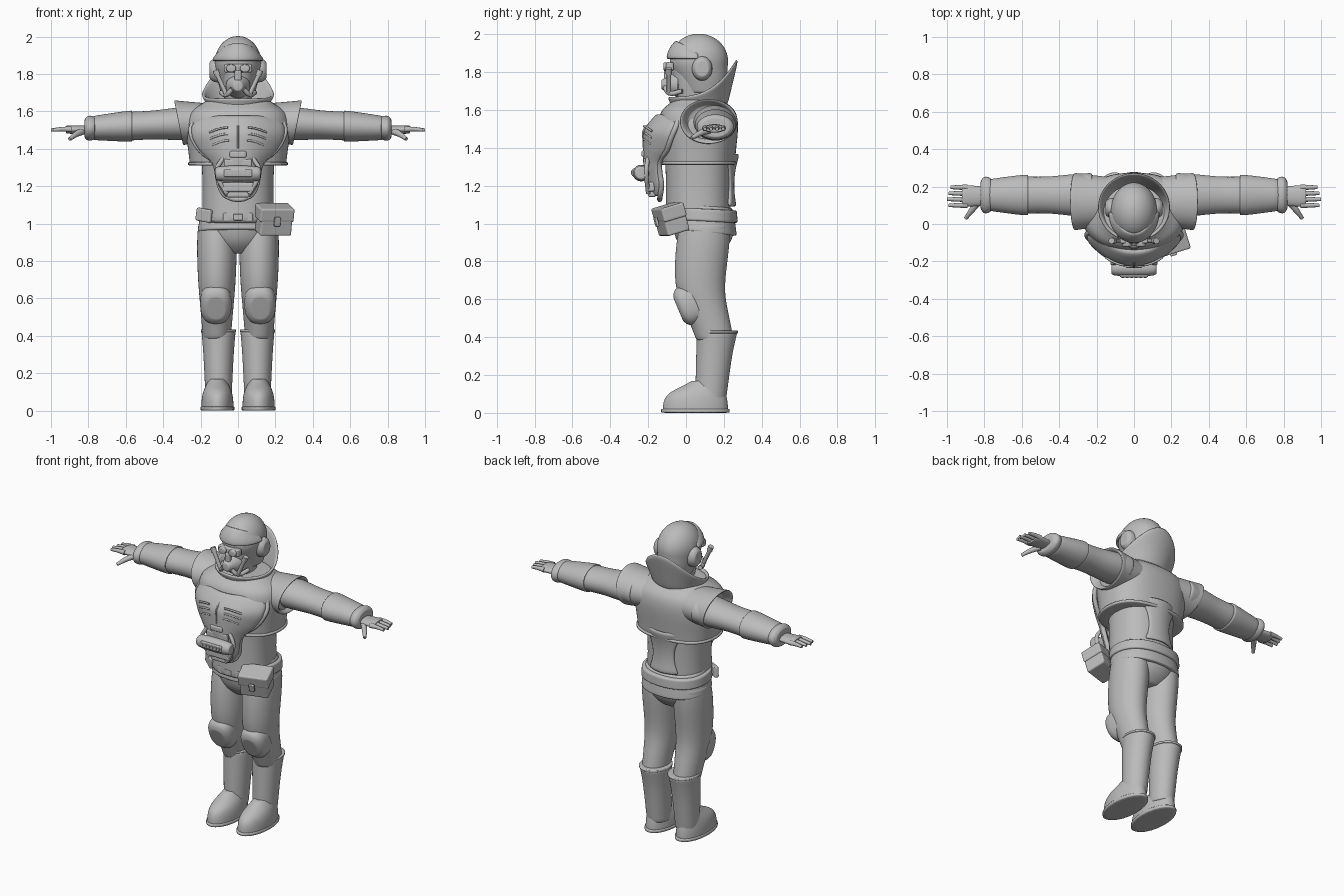
import bpy, bmesh
from math import sin, cos, pi, copysign

if "Cube" in bpy.data.objects:
    bpy.data.objects.remove(bpy.data.objects["Cube"])

shade = [.5, .5, .5, 1]
grey = bpy.data.materials.new("plain grey")
grey.use_nodes = True
grey.diffuse_color = shade
grey.node_tree.nodes["Principled BSDF"].inputs["Base Color"].default_value = shade


def finish(name, bm, subdivision=0, thickness=0, bevel=0):
    """Turn a bmesh into a named object with its modifiers."""
    bmesh.ops.recalc_face_normals(bm, faces=bm.faces)
    for face in bm.faces:
        face.smooth = not bevel
    mesh = bpy.data.meshes.new(name)
    bm.to_mesh(mesh)
    bm.free()
    mesh.materials.append(grey)
    ob = bpy.data.objects.new(name, mesh)
    bpy.context.collection.objects.link(ob)
    if thickness:
        modifier = ob.modifiers.new("Thickness", 'SOLIDIFY')
        modifier.thickness, modifier.offset = thickness, 0
    if bevel:
        modifier = ob.modifiers.new("Bevel", 'BEVEL')
        modifier.width, modifier.segments = bevel, 3
    if subdivision:
        modifier = ob.modifiers.new("Smooth", 'SUBSURF')
        modifier.levels = modifier.render_levels = subdivision
    return ob


def mix(a, b, t):
    return [p + (q - p) * t for p, q in zip(a, b)]


def loft(name, rows, at, axis='z', side=1, ratio=1, power=2, slope=0, lean=0, tilt=0, subdivision=2):
    """Skin rings (position, radius, optional shift) along an axis; ratio squashes the section."""
    rows = [(*row, 0)[:3] for row in rows]
    first, last = rows[0], rows[-1]
    # doubled end rings keep the rims crisp
    rows = [first, mix(first, rows[1], .06), *rows[1:-1], mix(last, rows[-2], .06), last]
    bm = bmesh.new()
    rings = []
    segments = 20
    for position, radius, shift in rows:
        ring = []
        for i in range(segments):
            angle = 2 * pi * i / segments
            u = copysign(abs(cos(angle)) ** (2 / power), cos(angle)) * radius
            v = copysign(abs(sin(angle)) ** (2 / power), sin(angle)) * radius * ratio
            p, w = position + slope * v, v + shift + lean * position
            x, y, z = {'x': (p, u, w), 'y': (u, p, w), 'z': (u, w, p)}[axis]
            ring.append(bm.verts.new((x * side, y, z)))
        rings.append(ring)
    for a, b in zip(rings, rings[1:]):
        for i in range(segments):
            j = (i + 1) % segments
            bm.faces.new((a[i], a[j], b[j], b[i]))
    bm.faces.new(rings[0])
    bm.faces.new(rings[-1])
    ob = finish(name, bm, subdivision)
    ob.location = at[0] * side, at[1], at[2]
    ob.rotation_euler.x = tilt


def patch(name, point, columns, rows, thickness, closed=False):
    """Thick sheet through point(u, v), with u and v from 0 to 1."""
    bm = bmesh.new()
    count = columns if closed else columns + 1
    grid = [[bm.verts.new(point(i / columns, j / rows)) for i in range(count)]
            for j in range(rows + 1)]
    for low, high in zip(grid, grid[1:]):
        for i in range(columns):
            k = (i + 1) % count
            bm.faces.new((low[i], low[k], high[k], high[i]))
    finish(name, bm, 1, thickness)


def box(name, at, size, turn=(0, 0, 0), bevel=.01):
    bm = bmesh.new()
    bmesh.ops.create_cube(bm, size=1)
    bmesh.ops.scale(bm, vec=size, verts=bm.verts)
    ob = finish(name, bm, bevel=bevel)
    ob.location, ob.rotation_euler = at, turn


def tube(name, path, radius, taper=1, closed=False):
    curve = bpy.data.curves.new(name, 'CURVE')
    curve.dimensions, curve.bevel_depth, curve.bevel_resolution = '3D', radius, 3
    curve.use_fill_caps = True
    curve.resolution_u = 4
    spline = curve.splines.new('BEZIER')
    spline.bezier_points.add(len(path) - 1)
    for i, (knot, place) in enumerate(zip(spline.bezier_points, path)):
        knot.co = place
        knot.handle_left_type = knot.handle_right_type = 'AUTO'
        knot.radius = 1 + (taper - 1) * i / (len(path) - 1)
    spline.use_cyclic_u = closed
    curve.materials.append(grey)
    bpy.context.collection.objects.link(bpy.data.objects.new(name, curve))


# Torso, jacket skirt, belt and vest
torso, hip = (0, .065, 0), (0, .095, 0)
loft("waist", [(1, .195), (1.2, .19), (1.4, .2)], torso, ratio=.9, power=2.3)
loft("jacket_skirt", [(.95, .22), (1.02, .21), (1.1, .19)], hip, ratio=.8, power=2.3, slope=-.1)
loft("belt", [(1.01, .22), (1.08, .215)], hip, ratio=.82, power=2.3, slope=-.05)
loft("hips", [(.84, .1), (.9, .19), (1, .21)], hip, ratio=.8)
loft("vest", [(1.31, .26), (1.4, .27), (1.52, .29), (1.6, .27), (1.63, .21), (1.66, .17)],
     torso, ratio=.75, power=2.4)
loft("vest_hem", [(1.31, .27), (1.33, .27)], torso, ratio=.76, power=2.4, subdivision=1)
loft("neck_ring", [(1.6, .17), (1.63, .175), (1.66, .155)], torso, ratio=.9)


# Strap down the back of the vest
def strap_point(u, v):
    bow, across = (v - .6) ** 2, 2 * u - 1
    half = .075 + bow / 5
    return half * across, .245 + bow / 12 - (half * across) ** 2 * 3, 1.37 - .28 * v


patch("back_strap", strap_point, 8, 8, .02)


# Tall flared collar, rising at the back
def collar_point(u, v):
    x, y = cos(2 * pi * u), sin(2 * pi * u)
    rise = .05 + .2 * ((1 + y) / 2) ** 3
    flare = .04 * v
    return (.15 + flare) * x, .07 + flare / 2 + (.14 + flare) * y, 1.62 + rise * v


patch("collar", collar_point, 36, 4, .016, closed=True)

# Moulded chest plate, wide above and narrow below
plate_widths = [.2, .25, .24, .2, .13, .11, .1, .06]


def plate_point(u, v):
    step = min(int(v * 7), 6)
    half = plate_widths[step] + (plate_widths[step + 1] - plate_widths[step]) * (v * 7 - step)
    across = 2 * u - 1
    front = -.21 + max(0, .2 - v) * .35 + max(0, v - .6) * .1
    return half * across, front + half * .55 * abs(across) ** 2.2, 1.575 - .43 * v


patch("chest_plate", plate_point, 16, 14, .035)
edge = [plate_point(0, j / 7) for j in range(8)]
tube("chest_plate_rim", edge + [(-x, y, z) for x, y, z in reversed(edge)], .014, closed=True)
tube("chest_seam", [(x, y - .016, z) for x, y, z in (plate_point(.5, j / 10) for j in range(1, 5))], .005)
for side in (-1, 1):
    for row in range(3):
        vent = []
        for step in range(5):
            x, y, z = plate_point(.5 + side * (.11 + .05 * step), .2 + .08 * row)
            vent.append((x, y - .016, z + .025 * cos(step / 2.5)))
        tube("chest_vent", vent, .006)

# Breathing unit below the vents
box("chest_latch", (0, -.22, 1.37), (.09, .03, .035))
box("unit_base", (0, -.2, 1.32), (.15, .05, .05))
loft("canister", [(-.12, .03), (-.1, .045), (.1, .045), (.12, .03)], (0, -.237, 1.267), 'x', subdivision=1)
box("canister_panel", (0, -.275, 1.27), (.15, .02, .04), bevel=.006)
for place in range(6):
    box("canister_button", ((place - 2.5) * .024, -.286, 1.27), (.014, .008, .02), bevel=.002)
box("lower_unit", (0, -.19, 1.195), (.17, .05, .05))
box("lower_lip", (0, -.18, 1.155), (.12, .04, .03))
for side in (-1, 1):
    tube("unit_hose", [(side * .08, -.2, 1.35), (side * .115, -.21, 1.28), (side * .06, -.2, 1.16)], .012)

# Belt gear
box("buckle", (0, -.09, 1.035), (.16, .025, .05))
box("buckle_centre", (0, -.1, 1.035), (.05, .02, .035), bevel=.005)
box("belt_tab", (-.18, -.035, 1.045), (.1, .03, .07), (0, .15, -.65))
pouch_turn = (.28, 0, .3)
box("pouch", (.19, -.08, 1.02), (.175, .125, .145), pouch_turn)
box("pouch_flap", (.193, -.09, 1.06), (.19, .13, .075), pouch_turn)
box("pouch_clasp", (.21, -.157, 1.01), (.035, .015, .05), pouch_turn, bevel=.005)

# Head and helmet
loft("head", [(1.6, .06), (1.7, .08), (1.85, .1), (1.92, .08)], (0, .05, 0), ratio=1.35, power=2.3)
dome = [(1.86 + .144 * sin(i * pi / 14), .127 * cos(i * pi / 14)) for i in range(-1, 7)]
loft("helmet", [(1.69, .09, .03), (1.76, .11, .02), *dome, (2.002, .01)], (0, .068, 0), ratio=1.24)


def brow_point(u, v):
    x, y = cos(pi + pi * u), sin(pi + pi * u)
    reach = 1 - .3 * v ** 2
    return .131 * reach * x, .065 + .162 * reach * y, 1.87 + .095 * v * (.4 - .6 * y)


patch("helmet_brow", brow_point, 20, 5, .014)

# Breathing mask
box("goggles", (0, -.085, 1.83), (.15, .04, .045))
box("nose_bridge", (0, -.1, 1.79), (.035, .03, .06))
loft("respirator", [(-.13, .025), (-.1, .042), (-.04, .07)], (0, 0, 1.735), 'y', subdivision=1)
for side in (-1, 1):
    loft("ear_cup", [(.1, .055), (.135, .054), (.152, .035)], (0, .085, 1.82), 'x', side, ratio=1.2)
    loft("goggle_lens", [(-.12, .025), (-.09, .03)], (.037, 0, 1.83), 'y', side, ratio=.8, subdivision=1)
    tube("mask_rod", [(side * .06, -.09, 1.685), (side * .115, -.09, 1.805)], .012)
    tube("mask_rod_cap", [(side * .108, -.09, 1.79), (side * .12, -.09, 1.82)], .017)
    tube("mask_hose", [(side * .03, -.11, 1.72), (side * .06, -.09, 1.69), (side * .09, -.02, 1.7)], .013)

arm, leg = (0, .155, 1.55), (.113, 0, 0)
for side in (-1, 1):
    # Arm, sleeve and glove
    loft("shoulder_cap", [(.1, .13), (.24, .145), (.3, .153), (.32, .157), (.318, .138), (.27, .11)],
         (0, .12, 1.54), 'x', side, ratio=.78, slope=.2)
    loft("upper_arm", [(.22, .12), (.35, .112), (.45, .098), (.58, .1)], arm, 'x', side, ratio=.78, lean=-.05)
    loft("sleeve", [(.565, .11), (.6, .11), (.78, .085)], arm, 'x', side, ratio=.76, lean=-.05)
    loft("cuff", [(.765, .09), (.785, .1), (.805, .1), (.82, .075)], arm, 'x', side, ratio=.68, lean=-.05)
    loft("palm", [(.8, .05), (.85, .055), (.9, .06), (.92, .05)], (0, .15, 1.503), 'x', side, ratio=.4)
    for i in range(4):
        y, tip = .1 + .032 * i, 1 - .01 * abs(i - 1)
        tube("finger", [(side * .89, y, 1.504), (side * .94, y, 1.505), (side * tip, y, 1.5)], .0155, taper=.6)
    tube("thumb", [(side * .83, .12, 1.495), (side * .87, .07, 1.475), (side * .9, .03, 1.452)], .02, taper=.5)

    # Leg, knee pad and boot
    loft("trouser_leg", [(.38, .075, .155), (.5, .085, .12), (.6, .094, .085), (.7, .103, .07), (.9, .11, .09),
                         (1, .1, .1)], leg, side=side, ratio=1.32)
    loft("knee_pad", [(-.045, .05), (-.035, .07), (-.01, .087), (.06, .085)], (.118, 0, .565), 'y', side,
         ratio=1.3, power=2.5, tilt=.4)
    loft("boot_shaft", [(.06, .07, .13), (.2, .077, .14), (.32, .083, .15), (.43, .093, .165)],
         (.104, 0, 0), side=side, ratio=1.17)
    loft("boot_rim", [(.42, .096), (.435, .096)], (.104, .165, 0), side=side, ratio=1.17, subdivision=1)
    loft("boot_foot", [(.01, .088), (.07, .086), (.11, .075, .01), (.14, .06, .05), (.17, .045, .07)],
         (.11, .05, 0), side=side, ratio=2)
    loft("boot_sole", [(0, .092), (.022, .092)], (.11, .05, 0), side=side, ratio=2, subdivision=1)
